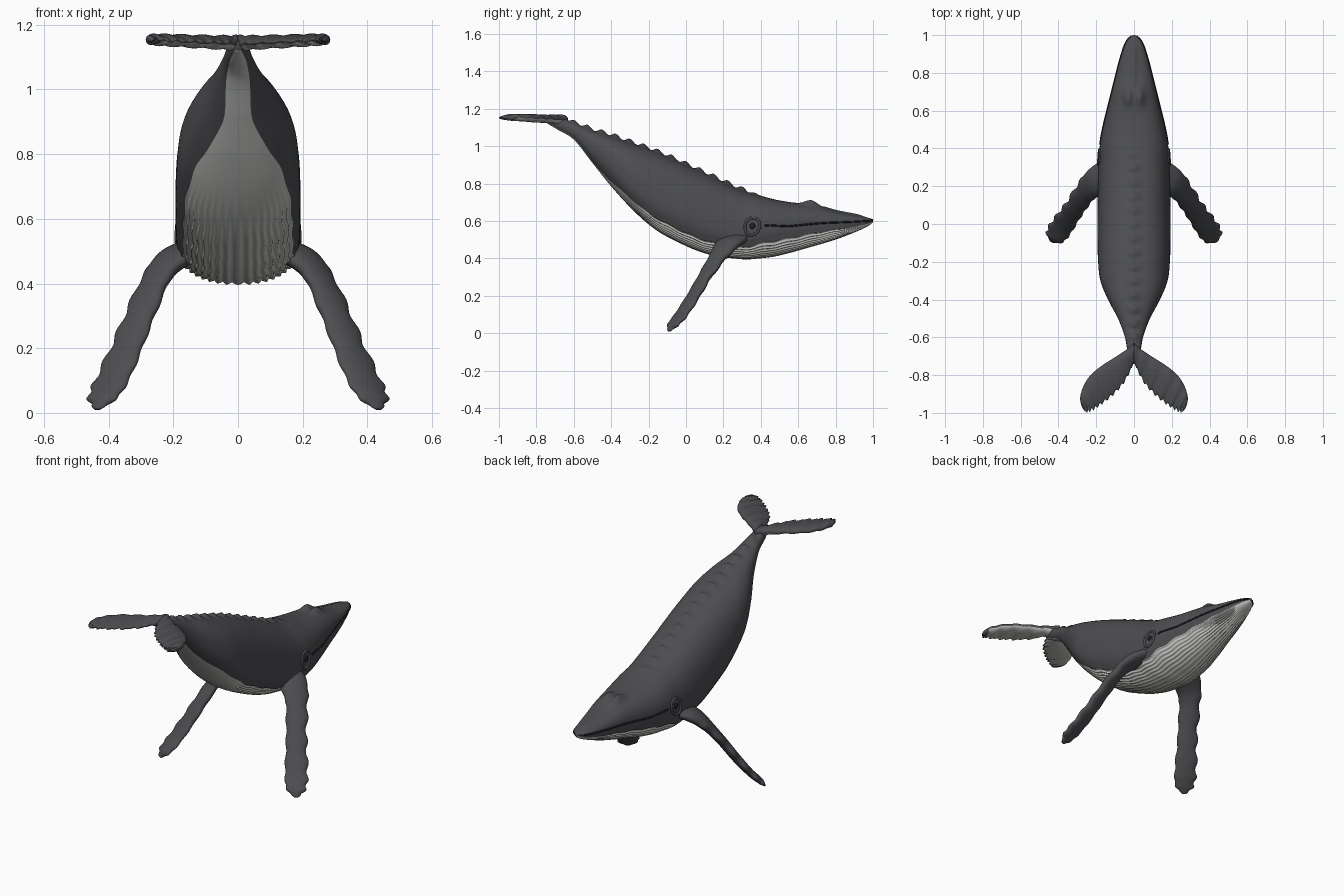
import bpy, bmesh, math
from mathutils import Vector

cube = bpy.data.objects.get("Cube")
if cube:
    bpy.data.objects.remove(cube, do_unlink=True)


def material(name, r, g, b):
    m = bpy.data.materials.new(name)
    m.use_nodes = True
    m.diffuse_color = (r, g, b, 1)
    bsdf = m.node_tree.nodes["Principled BSDF"]
    bsdf.inputs["Base Color"].default_value = (r, g, b, 1)
    bsdf.inputs["Roughness"].default_value = 0.6
    return m


SKIN = material("slate grey skin", 0.075, 0.073, 0.08)
BELLY = material("pale grey belly", 0.56, 0.56, 0.55)
BLACK = material("near black", 0.015, 0.015, 0.017)


def spline(rows, u):
    """Smoothly interpolate every column of rows, keyed on the first column."""
    i = 0
    while i < len(rows) - 2 and u > rows[i + 1][0]:
        i += 1

    def slope(k, c):
        a, b = rows[max(k - 1, 0)], rows[min(k + 1, len(rows) - 1)]
        return (b[c] - a[c]) / (b[0] - a[0])

    p, q = rows[i], rows[i + 1]
    h = q[0] - p[0]
    t = min(max((u - p[0]) / h, 0), 1)
    s = t * t * (3 - 2 * t)
    return [p[c] * (1 - s) + q[c] * s
            + h * t * (1 - t) * ((1 - t) * slope(i, c) - t * slope(i + 1, c))
            for c in range(1, len(p))]


def loft(name, rings, materials, rule, mirror=False):
    """Skin a list of closed rings; rule(ring, index) picks the material slot."""
    bm = bmesh.new()
    loops = [[bm.verts.new(p) for p in ring] for ring in rings]
    n = len(loops[0])
    for i in range(len(loops) - 1):
        for j in range(n):
            k = (j + 1) % n
            f = bm.faces.new((loops[i][j], loops[i][k], loops[i + 1][k], loops[i + 1][j]))
            f.material_index = rule(i, j)
    bm.faces.new(loops[0])
    bm.faces.new(loops[-1])
    bmesh.ops.recalc_face_normals(bm, faces=bm.faces)
    for f in bm.faces:
        f.smooth = True
    mesh = bpy.data.meshes.new(name)
    bm.to_mesh(mesh)
    bm.free()
    ob = bpy.data.objects.new(name, mesh)
    bpy.context.collection.objects.link(ob)
    for m in materials:
        mesh.materials.append(m)
    if mirror:
        ob.modifiers.new("mirror", 'MIRROR').use_mirror_merge = False
    return ob


# Body stations: y, underside z, back z, half width, widest level, belly angle
BODY = [
    (-.74, 1.12, 1.15, .012, .5, 40), (-.68, 1.085, 1.155, .033, .5, 42),
    (-.6, 1.035, 1.125, .048, .5, 42), (-.5, .91, 1.085, .085, .5, 26),
    (-.4, .785, 1.055, .138, .45, 42), (-.3, .675, 1.02, .178, .42, 52),
    (-.2, .585, .985, .19, .4, 55), (-.1, .52, .945, .193, .4, 56),
    (.1, .432, .855, .193, .38, 58), (.3, .4, .765, .19, .36, 62),
    (.4, .405, .735, .183, .44, 66), (.5, .42, .71, .166, .49, 68),
    (.7, .475, .68, .117, .53, 70), (.8, .505, .652, .092, .58, 70),
    (.9, .54, .632, .065, .6, 68), (.97, .57, .618, .038, .62, 66),
    (1, .592, .61, .008, .6, 66),
]
ROUND = 0.85
UNDER, UPPER, RINGS = 32, 28, 190


def skin_point(y, deg):
    """Point on the left flank; deg runs from keel (0) to spine (180)."""
    z0, z1, w, level, _ = spline(BODY, y)
    zc = z0 + (z1 - z0) * level
    a = math.radians(deg)
    s, c = abs(math.sin(a)) ** ROUND, abs(math.cos(a)) ** ROUND
    z = zc - (zc - z0) * c if deg < 90 else zc + (z1 - zc) * c
    return Vector((w * s, y, z)), zc


def fade(v, lo, hi, soft):
    return max(0, min(1, (v - lo) / soft, (hi - v) / soft))


def body_ring(i):
    u = i / (RINGS - 1)
    y = BODY[0][0] + (1 - BODY[0][0]) * u
    edge = spline(BODY, y)[4] + 1.5 * math.sin(y * 50) * fade(y, -.5, .9, .1)
    half = []
    for j in range(UNDER + UPPER + 1):
        deg = edge * j / UNDER if j <= UNDER else edge + (180 - edge) * (j - UNDER) / UPPER
        p, zc = skin_point(y, deg)
        if j <= UNDER:
            # throat pleats
            out = Vector((p.x, 0, p.z - zc)).normalized()
            p += out * 0.0045 * math.cos(math.pi * j / 2) * fade(y, -.3, .95, .15)
        else:
            # spine knobs, blowhole mound and rostrum ridge
            knob = 0.5 + 0.5 * math.cos(y * 2 * math.pi / 0.075)
            top = fade(deg, 100, 300, 30)
            p.z += top * .02 * knob * math.exp(-(p.x / .025) ** 2) * fade(y, -.66, .4, .08)
            p.z += top * .028 * math.exp(-((y - .67) / .045) ** 2 - ((p.x - .03) / .025) ** 2)
            p.z += top * .008 * math.exp(-(p.x / .012) ** 2) * fade(y, .7, .97, .05)
        half.append(p)
    return half + [Vector((-p.x, p.y, p.z)) for p in half[-2:0:-1]]


COUNT = 2 * (UNDER + UPPER)
loft("body", [body_ring(i) for i in range(RINGS)], [SKIN, BELLY],
     lambda i, j: int(j < UNDER or j >= COUNT - UNDER))


# Flippers: key, centre x y z, half chord, half thickness, twist
FLIPPER = [
    (0, .14, .26, .5, .085, .05, 0), (1, .2, .225, .475, .078, .04, .1),
    (2, .25, .18, .42, .062, .03, .4), (3, .3, .105, .31, .054, .026, .9),
    (4, .345, .04, .2, .056, .024, 1), (5, .39, -.025, .1, .06, .02, 1),
    (6, .42, -.07, .045, .05, .017, 1), (7, .436, -.092, .012, .012, .006, 1),
]
SIDES, STEPS = 28, 64


def flipper_ring(i):
    u = 7 * i / STEPS
    x, y, z, chord, thick, twist = spline(FLIPPER, u)
    along = Vector((.33, -.52, -.79))
    across = Vector((.3, .9, .1)).lerp(Vector((.85, .53, 0)), twist).normalized()
    normal = along.cross(across).normalized()
    bump = .007 * math.sin(u * 7.5) * fade(u, 1.5, 7, .5)
    ring = []
    for j in range(SIDES):
        a = 2 * math.pi * j / SIDES
        c = math.cos(a)
        reach = chord + bump * (1 if c > 0 else .5)
        ring.append(Vector((x, y, z)) + across * reach * c + normal * thick * math.sin(a))
    return ring


loft("flippers", [flipper_ring(i) for i in range(STEPS + 1)], [SKIN],
     lambda i, j: 0, mirror=True)


# Tail flukes: key, leading edge x y, trailing edge x y, half thickness
FLUKE = [
    (0, 0, -.63, 0, -.73, .024), (1, .04, -.665, .012, -.76, .022),
    (2, .1, -.705, .055, -.84, .02), (3, .17, -.75, .11, -.9, .019),
    (4, .23, -.8, .165, -.945, .018), (5, .268, -.86, .21, -.975, .017),
    (6, .285, -.92, .245, -.992, .014), (7, .278, -.965, .264, -.988, .006),
]


def fluke_ring(i):
    u = 7 * i / STEPS
    lx, ly, tx, ty, thick = spline(FLUKE, u)
    ty += .009 * math.sin(u * 12) * fade(u, .8, 7, .6)
    lead, trail = Vector((lx, ly, 1.143)), Vector((tx, ty, 1.143))
    ring = []
    for j in range(SIDES):
        a = 2 * math.pi * j / SIDES
        p = lead.lerp(trail, .5 - .5 * math.cos(a))
        p.z += thick * math.sin(a) * (1 + .35 * math.cos(a)) + .002 * math.sin(u * 6)
        p.z += .012 * fade(p.x, 0, 1, .28)
        ring.append(p)
    return ring


def fluke_colour(i, j):
    # pale patch on the underside, dark rim and tip
    return int(SIDES * .54 < j < SIDES * .93 and i < STEPS * .8)


loft("tail_flukes", [fluke_ring(i) for i in range(STEPS + 1)], [SKIN, BELLY],
     fluke_colour, mirror=True)


# Mouth line and eyelid folds as thin tubes on the skin
def tube(name, points, radius, mat):
    cu = bpy.data.curves.new(name, 'CURVE')
    cu.dimensions = '3D'
    cu.bevel_depth = radius
    cu.bevel_resolution = 2
    cu.use_fill_caps = True
    sp = cu.splines.new('POLY')
    sp.points.add(len(points) - 1)
    for sp_point, p in zip(sp.points, points):
        sp_point.co = (*p, 1)
    cu.materials.append(mat)
    ob = bpy.data.objects.new(name, cu)
    bpy.context.collection.objects.link(ob)


def flip(p, side):
    return Vector((p.x * side, p.y, p.z))


EYE_Y, EYE_DEG = .355, 97
for side, label in ((1, "left"), (-1, "right")):
    lip, fold = [], []
    for k in range(41):
        y = .995 - .575 * k / 40
        lip.append(flip(skin_point(y, 91 + 4 * fade(y, 0, .55, .1))[0], side))
    tube(label + "_mouth_line", lip, .005, BLACK)
    for k in range(25):
        a = 2 * math.pi * k / 24
        fold.append(flip(skin_point(EYE_Y + .04 * math.cos(a), EYE_DEG + 11 * math.sin(a))[0], side))
    tube(label + "_eyelid", fold, .007, SKIN)
    bpy.ops.mesh.primitive_uv_sphere_add(segments=20, ring_count=12, radius=.016,
                                         location=flip(skin_point(EYE_Y, EYE_DEG)[0], side))
    eye = bpy.context.object
    eye.name = label + "_eye"
    eye.scale.x = .5
    eye.data.materials.append(BLACK)
    bpy.ops.object.shade_smooth()
